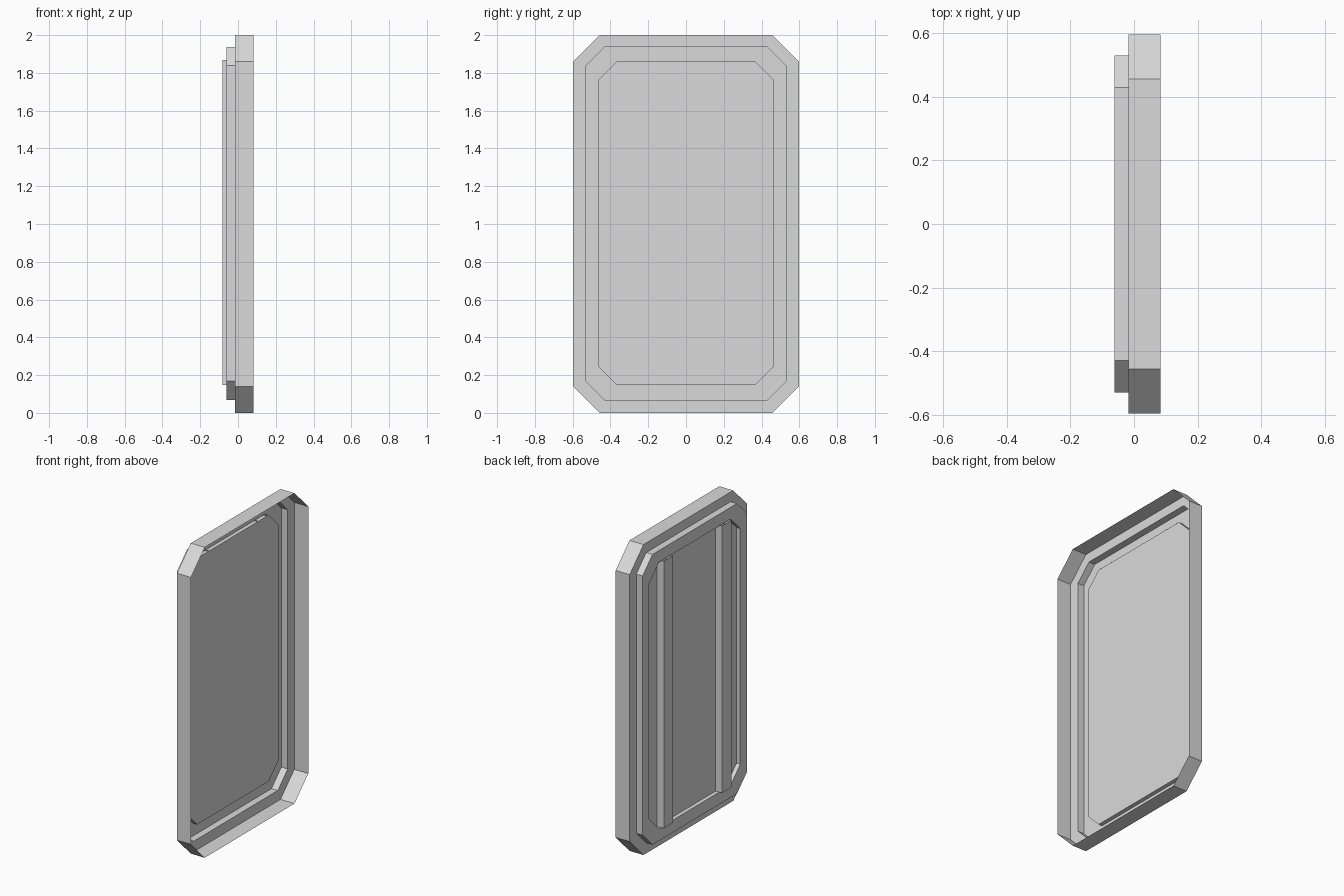
import bpy
import bmesh

cube = bpy.data.objects.get("Cube")
if cube:
    bpy.data.objects.remove(cube, do_unlink=True)

grey = bpy.data.materials.new("light_grey")
grey.use_nodes = True
colour = (0.7, 0.7, 0.7, 1)
grey.diffuse_color = colour
grey.node_tree.nodes["Principled BSDF"].inputs["Base Color"].default_value = colour


def finish(name, bm):
    mesh = bpy.data.meshes.new(name)
    bm.to_mesh(mesh)
    bm.free()
    mesh.materials.append(grey)
    bpy.context.collection.objects.link(bpy.data.objects.new(name, mesh))


def octagon(bm, x, half_width, bottom, top, cut):
    """Chamfered rectangle in the yz plane, as a ring of vertices."""
    w, c = half_width, cut
    outline = [(w - c, bottom), (w, bottom + c), (w, top - c), (w - c, top),
               (c - w, top), (-w, top - c), (-w, bottom + c), (c - w, bottom)]
    return [bm.verts.new((x, y, z)) for y, z in outline]


def stepped_shell(name, sections, capped=False):
    """Open shell that joins successive chamfered outlines."""
    bm = bmesh.new()
    rings = [octagon(bm, *s) for s in sections]
    for a, b in zip(rings, rings[1:]):
        for i in range(len(a)):
            j = (i + 1) % len(a)
            bm.faces.new((a[i], b[i], b[j], a[j]))
    if capped:
        bm.faces.new(rings[-1][::-1])
    finish(name, bm)


# Depths of the layers and their outlines
BACK, RIM, STEP, PANEL, RIB = 0.083, -0.017, -0.062, -0.036, -0.083
outer = (0.597, 0, 2, 0.14)
middle = (0.53, 0.068, 1.938, 0.1)
inner = (0.463, 0.147, 1.862, 0.098)

# Outer rim, raised frame and sunken panel
stepped_shell("outer_rim", [(BACK, *outer), (RIM, *outer), (RIM, *middle)])
stepped_shell("raised_frame", [(RIM, *middle), (STEP, *middle), (STEP, *inner)])
stepped_shell("sunken_panel", [(STEP, *inner), (PANEL, *inner)], capped=True)

# Two upright ribs, open at their ends and against the panel
for side, name in ((1, "left_rib"), (-1, "right_rib")):
    bm = bmesh.new()
    y0, y1 = sorted((side * 0.25, side * 0.345))
    profile = [(PANEL, y0), (RIB, y0), (RIB, y1), (PANEL, y1)]
    low, high = ([bm.verts.new((x, y, z)) for x, y in profile]
                 for z in (0.147, 1.868))
    for i in range(3):
        bm.faces.new((low[i], high[i], high[i + 1], low[i + 1]))
    bmesh.ops.recalc_face_normals(bm, faces=bm.faces)
    bm.normal_update()
    if bm.faces[:][1].normal.x > 0:
        bmesh.ops.reverse_faces(bm, faces=bm.faces)
    finish(name, bm)
